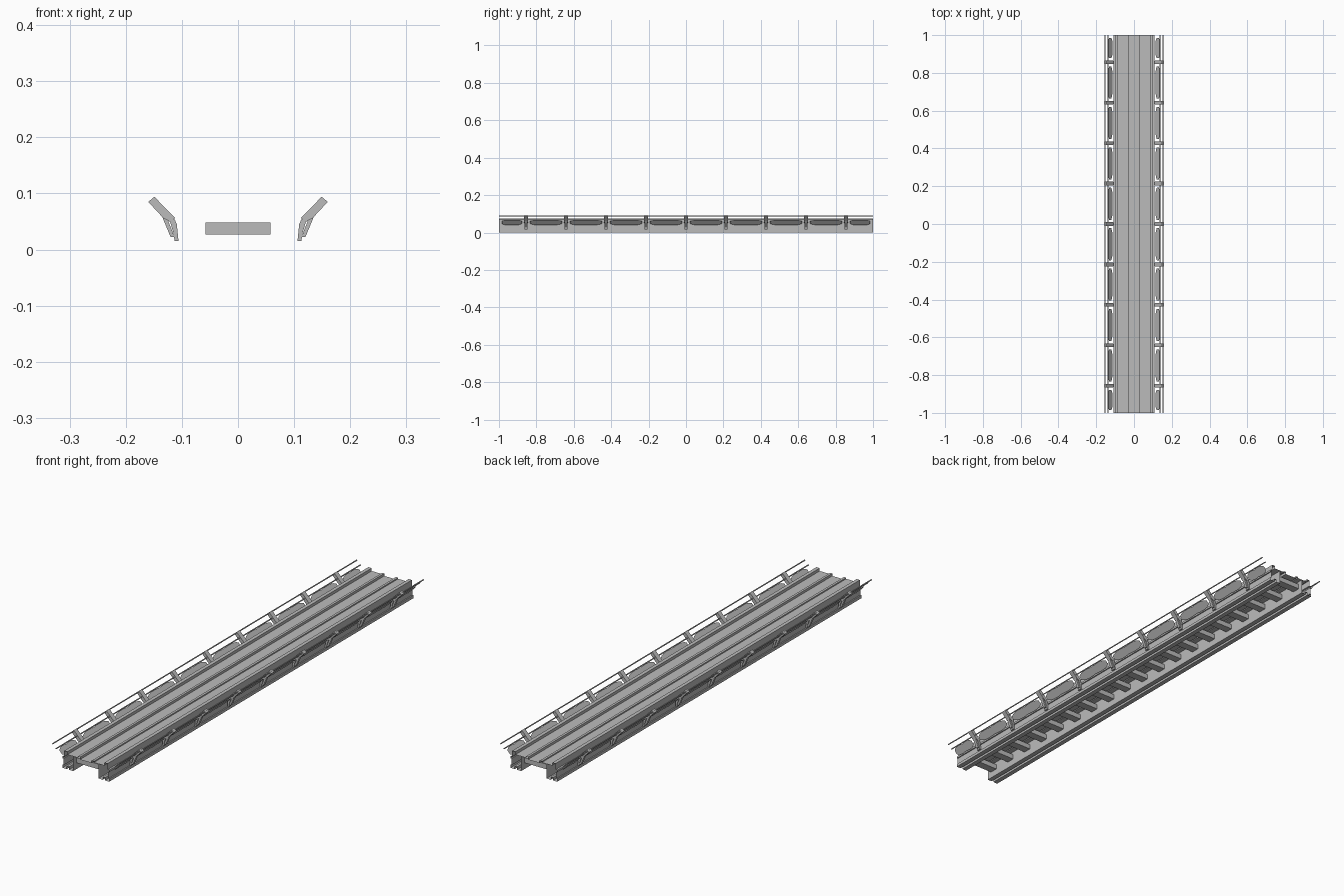
import bpy, bmesh, math
from mathutils import Vector

cube = bpy.data.objects.get("Cube")
if cube:
    bpy.data.objects.remove(cube, do_unlink=True)

steel = bpy.data.materials.new("steel_grey")
steel.use_nodes = True
steel.diffuse_color = (0.5, 0.5, 0.5, 1)
bsdf = next(n for n in steel.node_tree.nodes if n.type == 'BSDF_PRINCIPLED')
bsdf.inputs["Base Color"].default_value = (0.5, 0.5, 0.5, 1)


def finish(name, bm):
    bmesh.ops.recalc_face_normals(bm, faces=bm.faces)
    mesh = bpy.data.meshes.new(name)
    bm.to_mesh(mesh)
    bm.free()
    mesh.materials.append(steel)
    obj = bpy.data.objects.new(name, mesh)
    bpy.context.collection.objects.link(obj)
    return obj


def extrude(bm, profile, y0, y1, closed=True, caps=True):
    """Sweep an x-z profile along y."""
    a = [bm.verts.new((x, y0, z)) for x, z in profile]
    b = [bm.verts.new((x, y1, z)) for x, z in profile]
    n = len(profile)
    for i in range(n if closed else n - 1):
        j = (i + 1) % n
        bm.faces.new((a[i], a[j], b[j], b[i]))
    if closed and caps:
        bm.faces.new(a)
        bm.faces.new(b[::-1])


def flip(profile, side):
    return [(x * side, z) for x, z in profile]


POSTS = [i * 0.214 for i in range(-4, 5)]
SIDES = {"left": 1, "right": -1}

# Deck sheet: sunken centre, guide ridges, runways and raised kerbs
half = [(0.027, 0.056), (0.027, 0.066), (0.037, 0.066), (0.037, 0.061),
        (0.085, 0.061), (0.085, 0.073), (0.1, 0.073), (0.1, 0.048)]
bm = bmesh.new()
extrude(bm, flip(half[::-1], -1) + half, -1, 1, closed=False)
finish("deck", bm)

# Side girders: open sections with a groove under and a recess outside
girder = [(0.058, 0.06), (0.058, 0), (0.078, 0), (0.078, 0.012), (0.088, 0.012),
          (0.088, 0), (0.108, 0), (0.108, 0.012), (0.103, 0.012),
          (0.103, 0.04), (0.108, 0.04), (0.108, 0.048), (0.1, 0.048)]
for label, s in SIDES.items():
    bm = bmesh.new()
    extrude(bm, flip(girder, s), -1, 1, closed=False)
    finish(label + "_girder", bm)

# Crossbeams between the girder webs
bm = bmesh.new()
beam = [(-0.058, 0.027), (0.058, 0.027), (0.058, 0.048), (-0.058, 0.048)]
for i in range(-9, 10):
    y = i * 0.107
    extrude(bm, beam, y - 0.017, y + 0.017)
finish("crossbeams", bm)

# Railing posts: bracket plate, slanted arm and brace
bracket = [(0.106, 0.015), (0.113, 0.015), (0.115, 0.03), (0.122, 0.052),
           (0.113, 0.054), (0.109, 0.045)]
arm = [(0.112, 0.056), (0.122, 0.05), (0.133, 0.056), (0.16, 0.085), (0.149, 0.094)]
brace = [(0.113, 0.022), (0.12, 0.022), (0.135, 0.058), (0.128, 0.06)]
for label, s in SIDES.items():
    bm = bmesh.new()
    for y in POSTS:
        for part, w in ((bracket, 0.008), (arm, 0.01), (brace, 0.006)):
            extrude(bm, flip(part, s), y - w, y + w)
    finish(label + "_railing_posts", bm)

# Two thin open handrail tubes on each side
for label, s in SIDES.items():
    bm = bmesh.new()
    for cx, cz in ((0.153, 0.088), (0.137, 0.072)):
        ring = [(cx + 0.0025 * math.cos(k * math.pi / 3),
                 cz + 0.0025 * math.sin(k * math.pi / 3)) for k in range(6)]
        extrude(bm, flip(ring, s), -1, 1, caps=False)
    finish(label + "_handrails", bm)


def panel(bm, side, y0, y1, steps=14):
    """Leaning plate with rounded ends and a slight waist."""
    centre, slope = Vector((0.126, 0.054)), Vector((0.66, 0.75))
    previous = None
    for k in range(steps + 1):
        u = 2 * k / steps - 1
        reach = 0.019 * (1 - 0.5 * abs(u) ** 6) * (0.88 + 0.12 * math.sin(math.pi * abs(u)))
        row = []
        for d in (-reach, reach):
            p = centre + slope * d
            row.append(bm.verts.new((p.x * side, y0 + (y1 - y0) * k / steps, p.y)))
        if previous:
            bm.faces.new((previous[0], previous[1], row[1], row[0]))
        previous = row


# Side panels in every bay, with short ones at both ends
for label, s in SIDES.items():
    bm = bmesh.new()
    for a, b in zip(POSTS, POSTS[1:]):
        panel(bm, s, a + 0.022, b - 0.022)
    panel(bm, s, -0.985, POSTS[0] - 0.022)
    panel(bm, s, POSTS[-1] + 0.022, 0.985)
    finish(label + "_side_panels", bm)
